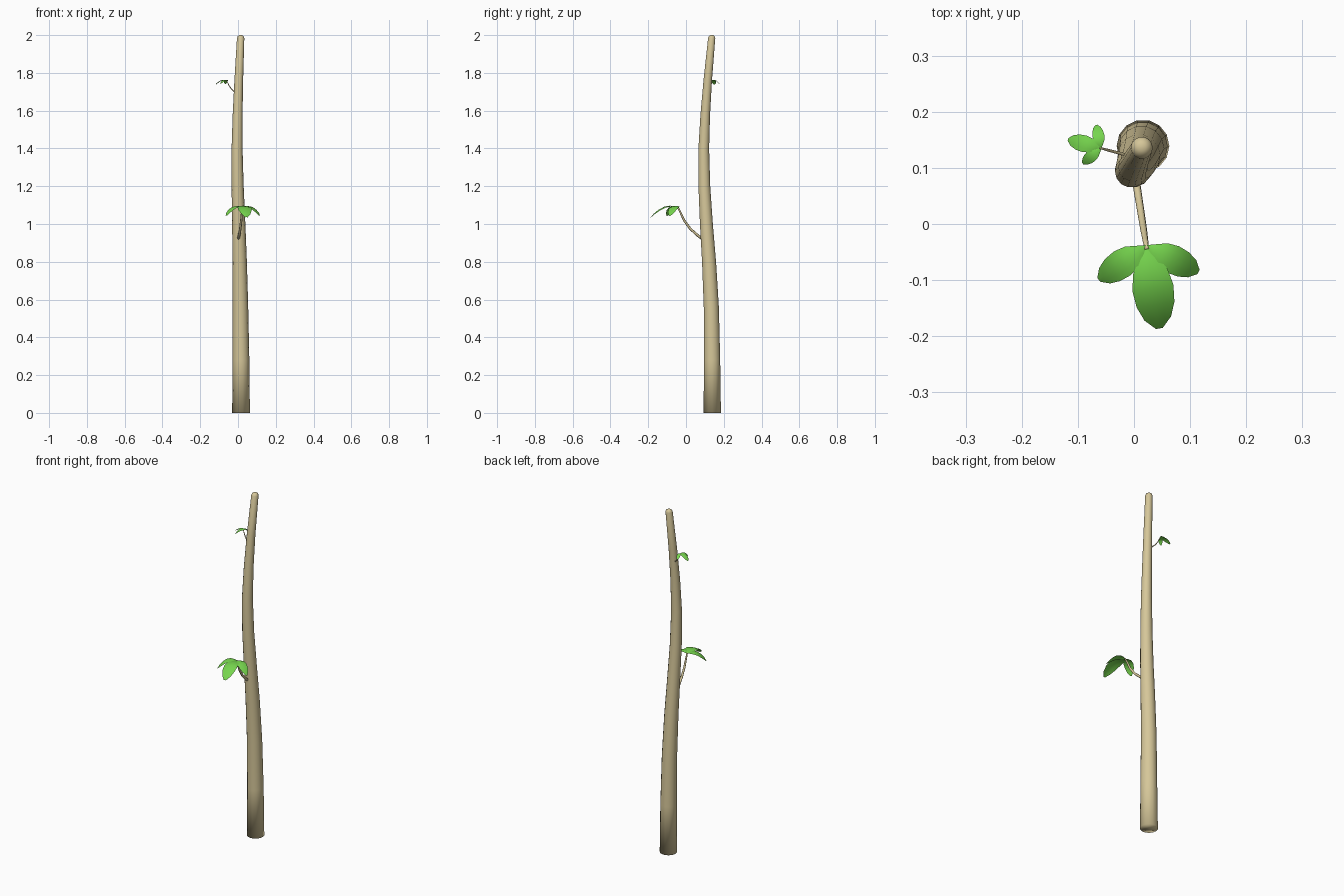
import bpy, bmesh, math
from mathutils import Vector, Matrix

if "Cube" in bpy.data.objects:
    bpy.data.objects.remove(bpy.data.objects["Cube"])


def material(name, rgb):
    m = bpy.data.materials.new(name)
    m.diffuse_color = (*rgb, 1)
    m.use_nodes = True
    m.node_tree.nodes["Principled BSDF"].inputs["Base Color"].default_value = m.diffuse_color
    return m


BARK = material("tan bark", (0.67, 0.57, 0.32))
LEAF = material("leaf green", (0.18, 0.66, 0.075))


def finish(bm, name, mat):
    for f in bm.faces:
        f.smooth = True
    me = bpy.data.meshes.new(name)
    bm.to_mesh(me)
    bm.free()
    me.materials.append(mat)
    ob = bpy.data.objects.new(name, me)
    bpy.context.collection.objects.link(ob)
    return ob


def tube(name, rings, sides, mat, tilt):
    """Tapered tube through rings of (x, y, z, radius), capped at both ends."""
    bm = bmesh.new()
    pts = [Vector(r[:3]) for r in rings]
    loops = []
    for i, (p, r) in enumerate(zip(pts, rings)):
        d = pts[min(i + 1, len(pts) - 1)] - pts[max(i - 1, 0)]
        q = Vector((0, 0, 1)).rotation_difference(d) if tilt else Matrix.Identity(3).to_quaternion()
        loops.append([bm.verts.new(p + q @ Vector((r[3] * math.cos(a), r[3] * math.sin(a), 0)))
                      for a in (math.tau * k / sides for k in range(sides))])
    for lo, hi in zip(loops, loops[1:]):
        for k in range(sides):
            n = (k + 1) % sides
            bm.faces.new((lo[k], lo[n], hi[n], hi[k]))
    bm.faces.new(loops[0][::-1])
    bm.faces.new(loops[-1])
    return finish(bm, name, mat)


# Trunk: gently swaying tapered pole with a rounded top
tube("trunk", [
    (.016, .139, 0, .047), (.016, .138, .28, .044), (.013, .134, .56, .041),
    (.009, .122, .80, .038), (.004, .108, 1.0, .035), (-.002, .097, 1.2, .032),
    (-.005, .094, 1.4, .029), (-.002, .102, 1.58, .026), (.004, .115, 1.76, .023),
    (.014, .136, 1.985, .0195), (.014, .137, 1.995, .015), (.014, .137, 2.0, .007)],
    14, BARK, False)

# Leaflet rows: distance along, half width, height (unit length 0.148)
ROWS = [(0, .004, 0), (.02, .016, .006), (.045, .031, .009), (.075, .037, .004),
        (.105, .034, -.012), (.13, .024, -.032), (.148, .006, -.052)]


def sprig(name, node, angle, s):
    """Curved stalk with three drooping leaflets; angle is the outward heading."""
    node = Vector(node)
    turn = Matrix.Rotation(math.radians(angle), 3, 'Z')
    stalk = [(-.135, -.172, .0075), (-.105, -.15, .007), (-.063, -.113, .0065),
             (-.03, -.068, .006), (-.01, -.025, .005), (.004, .002, .004)]
    tube(name + "_stalk", [(*(node + s * (turn @ Vector((u, 0, h)))), s * r) for u, h, r in stalk],
         8, BARK, True)
    bm = bmesh.new()
    for delta, size, drop in ((0, 1, 1), (-64, .7, .85), (55, .7, .85)):
        m = turn @ Matrix.Rotation(math.radians(delta), 3, 'Z')
        grid = [[bm.verts.new(node + s * (m @ Vector((
            u * size, w * k * size, h * drop - .15 * w * k * k * size))))
            for k in (-1, -.5, 0, .5, 1)] for u, w, h in ROWS]
        for a, b in zip(grid, grid[1:]):
            for k in range(4):
                bm.faces.new((a[k], b[k], b[k + 1], a[k + 1]))
    finish(bm, name + "_leaves", LEAF)


sprig("lower_sprig", (.022, -.04, 1.088), -81, 1)
sprig("upper_sprig", (-.059, .135, 1.76), 165, .41)
